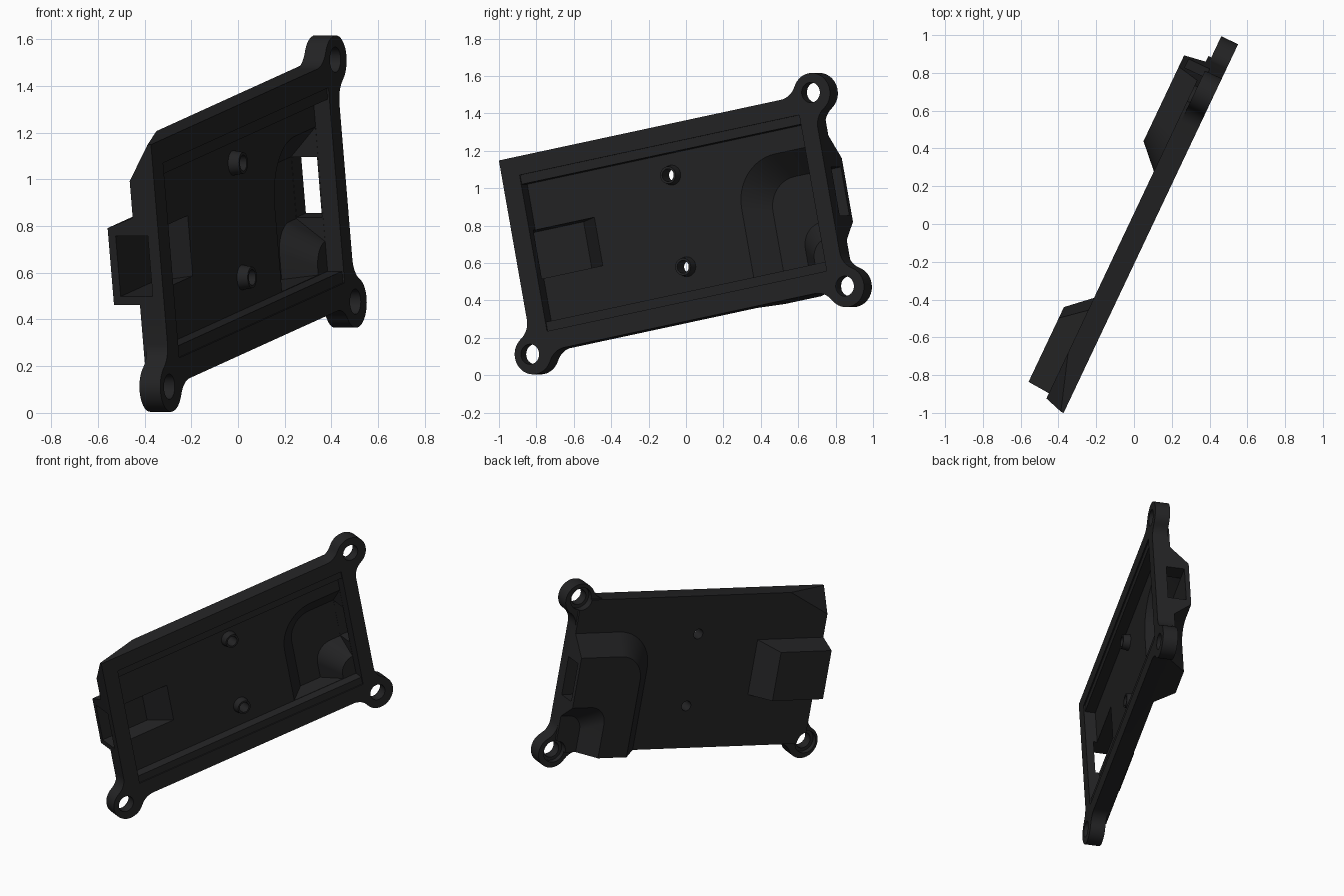
import bpy, bmesh, math
from mathutils import Matrix, Vector

if "Cube" in bpy.data.objects:
    bpy.data.objects.remove(bpy.data.objects["Cube"])

# Plate frame: u along the plate, v across it, n out of the front face
T = math.radians(11)
H, Z, N = Vector((0.4278, 0.9039, 0)), Vector((0, 0, 1)), Vector((0.9039, -0.4278, 0))
U, V = H * math.cos(T) + Z * math.sin(T), Z * math.cos(T) - H * math.sin(T)
FRAME = Matrix((U, V, N)).transposed().to_4x4()

LEFT, RIGHT, BOTTOM, TOP = -0.825, 1.06, 0.275, 1.33
FRONT, BACK, FLOOR, DEEP = 0.091, -0.024, 0.015, -0.112
EARS = [(1.055, 1.335), (1.055, 0.28), (-0.842, 0.278)]

mat = bpy.data.materials.new("charcoal_plastic")
mat.diffuse_color = (0.017, 0.017, 0.018, 1)
mat.use_nodes = True
mat.node_tree.nodes["Principled BSDF"].inputs["Base Color"].default_value = mat.diffuse_color


def arc(cu, cv, r, a0, a1, steps=12):
    return [(cu + r * math.cos(math.radians(a0 + (a1 - a0) * i / steps)),
             cv + r * math.sin(math.radians(a0 + (a1 - a0) * i / steps))) for i in range(steps + 1)]


def circle(cu, cv, r, steps=32):
    return arc(cu, cv, r, 0, 360, steps)[:-1]


def rect(u0, u1, v0, v1):
    return [(u0, v0), (u1, v0), (u1, v1), (u0, v1)]


def loft(name, *rings):
    """Solid through (n, outline) rings ordered back to front."""
    bm = bmesh.new()
    loops = [[bm.verts.new((u, v, n)) for u, v in pts] for n, pts in rings]
    count = len(loops[0])
    for a, b in zip(loops, loops[1:]):
        for i in range(count):
            j = (i + 1) % count
            bm.faces.new((a[i], a[j], b[j], b[i]))
    bm.faces.new(loops[0][::-1])
    bm.faces.new(loops[-1])
    bmesh.ops.recalc_face_normals(bm, faces=bm.faces)
    me = bpy.data.meshes.new(name)
    bm.to_mesh(me)
    bm.free()
    me.materials.append(mat)
    ob = bpy.data.objects.new(name, me)
    bpy.context.collection.objects.link(ob)
    return ob


def combine(body, tool, operation):
    mod = body.modifiers.new("bool", 'BOOLEAN')
    mod.operation, mod.solver, mod.object = operation, 'EXACT', tool
    bpy.context.view_layer.objects.active = body
    bpy.ops.object.modifier_apply(modifier=mod.name)
    bpy.data.objects.remove(tool, do_unlink=True)


def ear_outline(cu, cv, su, sv, r=0.108, f=0.11):
    """Ear disc on a corner with concave fillets; su, sv point away from the plate."""
    d = math.sqrt((r + f) ** 2 - f * f)
    a = math.degrees(math.atan2(f, d))
    pts = [(-d, -0.03)] + arc(-d, f, f, -90, -a, 8)
    pts += arc(0, 0, r, 180 - a, -90 + a, 24)
    pts += arc(f, -d, f, 90 + a, 180, 8) + [(-0.03, -d)]
    pts = [(cu + su * x, cv + sv * y) for x, y in pts]
    return pts


def channel(left, top, r, nu, nv, nr, right, bottom):
    """Round-cornered housing outline with a notch clearing the lower ear."""
    return ([(left, bottom), (nu, bottom)] + arc(nu + nr, nv - nr, nr, 180, 90)
            + [(right, nv), (right, top)] + arc(left + r, top - r, r, 90, 180))


# Plate with three corner ears
body = loft("mounting_plate", (BACK, rect(LEFT, RIGHT, BOTTOM, TOP)),
            (FRONT, rect(LEFT, RIGHT, BOTTOM, TOP)))
corners = [(RIGHT, TOP, 1, 1), (RIGHT, BOTTOM, 1, -1), (LEFT, BOTTOM, -1, -1)]
for cu, cv, su, sv in corners:
    pts = ear_outline(cu, cv, su, sv)
    combine(body, loft("ear", (-0.0075, pts), (FRONT, pts)), 'UNION')

# Slanted cut on the rear of the corner without an ear
def corner_tri(q, e=0.03):
    return [(LEFT - e, TOP + e), (LEFT - e, TOP - 0.16 * (q + e / 0.305)),
            (LEFT + 0.305 * (q + e / 0.16), TOP + e)]
combine(body, loft("corner_cut", (-0.06, corner_tri(1.36)), (0.08, corner_tri(-0.05))), 'DIFFERENCE')

# Rear housings: curved one on the right, box one on the left
outer = channel(0.47, 1.10, 0.26, 0.90, 0.53, 0.10, RIGHT, BOTTOM)
inner = channel(0.585, 0.976, 0.17, 0.80, 0.63, 0.12, RIGHT, BOTTOM)
combine(body, loft("curved_housing", (-0.142, inner), (BACK, outer), (0.0, outer)), 'UNION')
base = rect(LEFT, -0.33, 0.63, 1.01)
combine(body, loft("box_housing", (-0.147, rect(LEFT, -0.444, 0.63, 0.966)),
                   (BACK, base), (0.0, base)), 'UNION')

# Front recess: shallow ledge, then the floor
ledge, floor = rect(-0.72, 0.965, 0.38, 1.23), rect(-0.72, 0.965, 0.43, 1.18)
combine(body, loft("ledge_cut", (0.083, ledge), (0.2, ledge)), 'DIFFERENCE')
combine(body, loft("floor_cut", (FLOOR, floor), (0.2, floor)), 'DIFFERENCE')

# Hollow of the curved housing and its side opening
mouth = channel(0.50, 1.06, 0.25, 0.87, 0.56, 0.10, 0.964, 0.432)
deep = channel(0.62, 0.93, 0.16, 0.77, 0.66, 0.12, 0.964, 0.432)
combine(body, loft("hollow", (DEEP, deep), (FLOOR, mouth), (0.05, mouth)), 'DIFFERENCE')
slot = rect(0.9, 1.2, 0.665, 0.928)
combine(body, loft("side_slot", (DEEP + 0.001, slot), (0.01, slot)), 'DIFFERENCE')

# Hollow of the box housing, open to the left
pocket = rect(-0.95, -0.364, 0.668, 0.931)
combine(body, loft("box_hollow", (DEEP, rect(-0.95, -0.49, 0.668, 0.931)),
                   (FLOOR, pocket), (0.04, pocket)), 'DIFFERENCE')

# Screw posts with through holes
for cu, cv in [(0.128, 1.065), (0.122, 0.567)]:
    combine(body, loft("screw_post", (0.0, circle(cu, cv, 0.056)),
                       (0.062, circle(cu, cv, 0.046))), 'UNION')
    combine(body, loft("post_hole", (-0.2, circle(cu, cv, 0.034)),
                       (0.2, circle(cu, cv, 0.034))), 'DIFFERENCE')

# Ear holes, counterbored from the back
for cu, cv in EARS:
    combine(body, loft("ear_hole", (-0.2, circle(cu, cv, 0.054)),
                       (0.2, circle(cu, cv, 0.054))), 'DIFFERENCE')
    combine(body, loft("counterbore", (-0.05, circle(cu, cv, 0.076)),
                       (0.025, circle(cu, cv, 0.076))), 'DIFFERENCE')

# Stand the plate in its tilted pose
body.data.transform(FRAME)
bpy.ops.object.select_all(action='DESELECT')
body.select_set(True)
bpy.context.view_layer.objects.active = body
bpy.ops.object.shade_smooth_by_angle(angle=math.radians(30))
